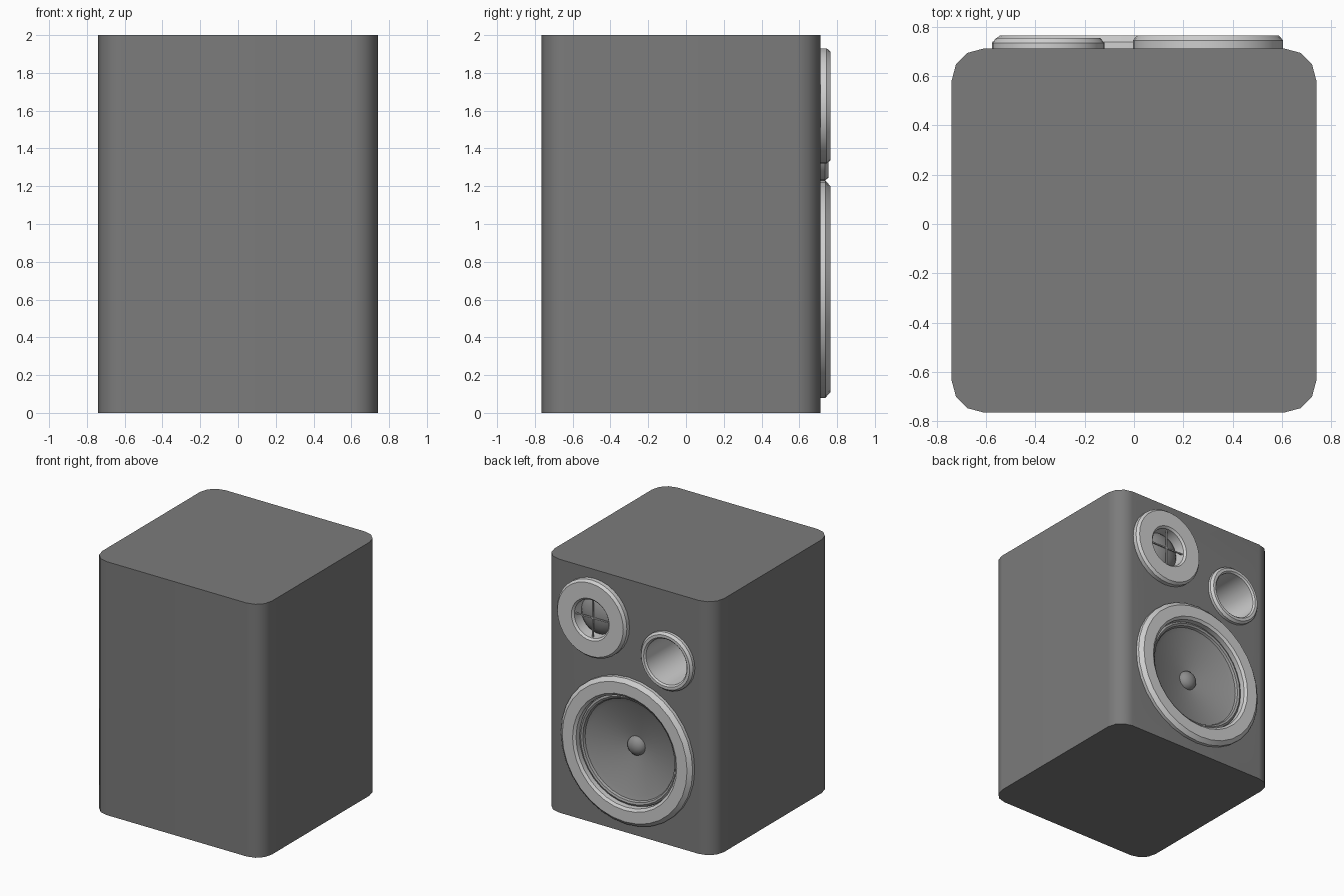
import bpy, bmesh, math
from mathutils import Matrix, Vector

if "Cube" in bpy.data.objects:
    bpy.data.objects.remove(bpy.data.objects["Cube"])


def mat(name, v):
    m = bpy.data.materials.new(name)
    m.diffuse_color = (v, v, v, 1)
    m.use_nodes = True
    m.node_tree.nodes["Principled BSDF"].inputs["Base Color"].default_value = m.diffuse_color
    return m


CAB = mat("cabinet_grey", 0.20)
RING = mat("light_grey_trim", 0.62)
CONE = mat("cone_grey", 0.27)
RUBBER = mat("surround_grey", 0.34)


def finish(bm, name, material, angle=35):
    bmesh.ops.recalc_face_normals(bm, faces=bm.faces)
    me = bpy.data.meshes.new(name)
    bm.to_mesh(me)
    bm.free()
    me.materials.append(material)
    ob = bpy.data.objects.new(name, me)
    bpy.context.collection.objects.link(ob)
    smooth(ob, angle)
    return ob


def smooth(ob, angle=35):
    bpy.ops.object.select_all(action='DESELECT')
    ob.select_set(True)
    bpy.context.view_layer.objects.active = ob
    bpy.ops.object.shade_smooth_by_angle(angle=math.radians(angle))


def lathe(name, cx, cz, profile, material, closed=False, n=32):
    """Revolve (radius, y) points about an axis along y; radius 0 makes a pole."""
    bm = bmesh.new()
    rings = []
    for r, y in profile:
        if r == 0:
            rings.append([bm.verts.new((cx, y, cz))] * n)
        else:
            rings.append([bm.verts.new((cx + r * math.cos(2 * math.pi * i / n), y,
                                        cz + r * math.sin(2 * math.pi * i / n))) for i in range(n)])
    pairs = list(zip(rings, rings[1:]))
    if closed:
        pairs.append((rings[-1], rings[0]))
    for a, b in pairs:
        for i in range(n):
            j = (i + 1) % n
            bm.faces.new(list(dict.fromkeys((a[i], a[j], b[j], b[i]))))
    ob = finish(bm, name, material)
    # open shells must face outwards, towards +y
    if not closed:
        me = ob.data
        if sum(p.normal.y * p.area for p in me.polygons) < 0:
            me.flip_normals()
    return ob


WOOFER, TWEETER, PORT = (0, 0.655), (0.30, 1.625), (-0.348, 1.457)

# cabinet: rounded-corner box
bm = bmesh.new()
R, outline = 0.13, []
for k, (x, y) in enumerate([(0.74 - R, 0.712 - R), (-0.74 + R, 0.712 - R),
                            (-0.74 + R, -0.765 + R), (0.74 - R, -0.765 + R)]):
    for s in range(4):
        a = math.radians(90 * k + 30 * s)
        outline.append(bm.verts.new((x + R * math.cos(a), y + R * math.sin(a), 0)))
base = bm.faces.new(outline)
ext = bmesh.ops.extrude_face_region(bm, geom=[base])
bmesh.ops.translate(bm, vec=(0, 0, 2),
                    verts=[v for v in ext["geom"] if isinstance(v, bmesh.types.BMVert)])
cabinet = finish(bm, "cabinet", CAB)

# recesses for the drivers and the port
for (cx, cz), r, depth in ((WOOFER, 0.47, 0.45), (TWEETER, 0.20, 0.5), (PORT, 0.205, 0.0)):
    cutter = lathe("cutter", cx, cz, [(0, depth), (r, depth), (r, 0.9), (0, 0.9)], CAB)
    bmc = bmesh.new()
    bmc.from_mesh(cutter.data)
    bmesh.ops.recalc_face_normals(bmc, faces=bmc.faces)
    bmc.to_mesh(cutter.data)
    bmc.free()
    cutter.hide_render = True
    mod = cabinet.modifiers.new("hole", 'BOOLEAN')
    mod.operation, mod.solver, mod.object = 'DIFFERENCE', 'EXACT', cutter
    bpy.context.view_layer.objects.active = cabinet
    bpy.ops.object.modifier_apply(modifier=mod.name)
    bpy.data.objects.remove(cutter)
smooth(cabinet)
wn = cabinet.modifiers.new("weighted", 'WEIGHTED_NORMAL')
wn.keep_sharp = True

# woofer: frame, surround, cone, dust cap
x, z = WOOFER
lathe("woofer_frame", x, z, [(0.575, 0.70), (0.575, 0.738), (0.545, 0.765), (0.455, 0.765),
                             (0.435, 0.75), (0.435, 0.66), (0.50, 0.66), (0.50, 0.70)], RING, True)
lathe("woofer_surround", x, z, [(0.437, 0.695), (0.43, 0.715), (0.415, 0.722),
                                (0.40, 0.715), (0.39, 0.695)], RUBBER)
lathe("woofer_cone", x, z, [(0.395, 0.70), (0.36, 0.685), (0.06, 0.61), (0, 0.605)], CONE)
lathe("woofer_dust_cap", x, z, [(0.075, 0.61), (0.07, 0.632), (0.052, 0.65),
                                (0.028, 0.661), (0, 0.665)], CONE)

# tweeter: face plate, dome, crossed guard bars
x, z = TWEETER
lathe("tweeter_plate", x, z, [(0.305, 0.70), (0.305, 0.745), (0.288, 0.765), (0.165, 0.765),
                              (0.15, 0.75), (0.15, 0.64), (0.22, 0.64), (0.22, 0.70)], RING, True)
lathe("tweeter_dome", x, z, [(0.152, 0.66), (0.13, 0.683), (0.09, 0.703), (0.045, 0.714),
                             (0, 0.718)], CONE)
bm = bmesh.new()
for rot in (0, 90):
    m = (Matrix.Translation(Vector((x, 0.73, z))) @ Matrix.Rotation(math.radians(rot), 4, 'Y')
         @ Matrix.Diagonal((0.31, 0.01, 0.009, 1)))
    bmesh.ops.create_cube(bm, size=1, matrix=m)
finish(bm, "tweeter_guard", RING)

# bass port: flared rim with a deep tube and end
x, z = PORT
lathe("port_tube", x, z, [(0.228, 0.70), (0.228, 0.735), (0.212, 0.754), (0.19, 0.754),
                          (0.178, 0.742), (0.175, 0.03), (0.20, 0.03), (0.20, 0.70)], RING, True)
lathe("port_end", x, z, [(0.185, 0.035), (0, 0.035)], CONE)
